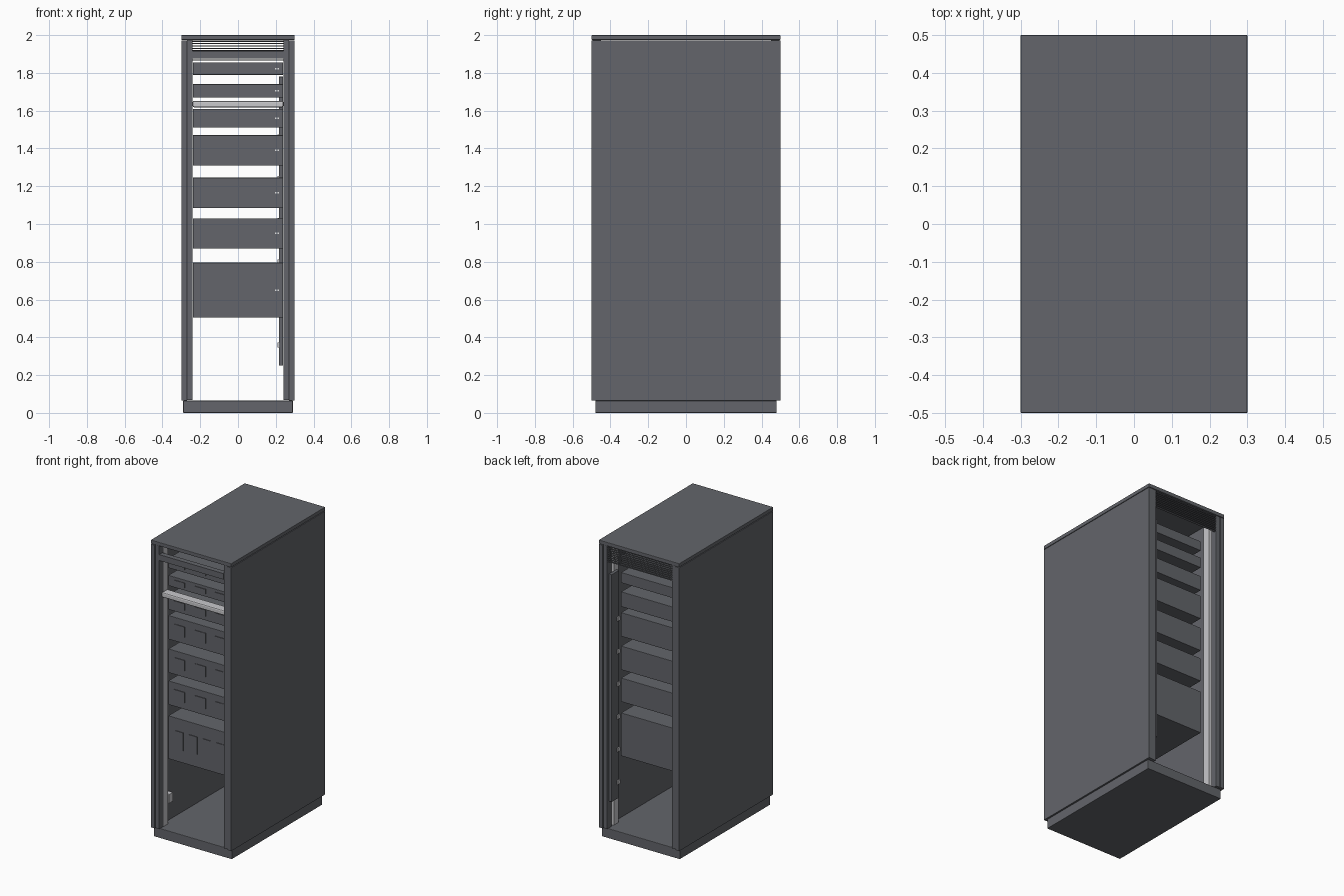
import bpy
import bmesh
from mathutils import Matrix, Vector

old = bpy.data.objects.get("Cube")
if old:
    bpy.data.objects.remove(old, do_unlink=True)


def make_material(name, rgb):
    mat = bpy.data.materials.new(name)
    mat.use_nodes = True
    colour = (*rgb, 1)
    mat.diffuse_color = colour
    mat.node_tree.nodes["Principled BSDF"].inputs["Base Color"].default_value = colour
    return mat


DARK = make_material("dark grey steel", (0.125, 0.13, 0.145))
LIGHT = make_material("light grey metal", (0.58, 0.58, 0.6))
WHITE = make_material("white indicator", (0.85, 0.85, 0.85))


def boxes(name, spans, mat, bevel=0, tilt=0):
    """One object from boxes, each given as (x range, y range, z range)."""
    bm = bmesh.new()
    for span in spans:
        low, high = (Vector(c) for c in zip(*span))
        matrix = (Matrix.Translation((low + high) / 2)
                  @ Matrix.Rotation(tilt, 4, "X")
                  @ Matrix.Diagonal((*(high - low), 1)))
        bmesh.ops.create_cube(bm, size=1, matrix=matrix)
    mesh = bpy.data.meshes.new(name)
    bm.to_mesh(mesh)
    bm.free()
    mesh.materials.append(mat)
    obj = bpy.data.objects.new(name, mesh)
    bpy.context.collection.objects.link(obj)
    if bevel:
        mod = obj.modifiers.new("soft edges", "BEVEL")
        mod.width = bevel
        mod.segments = 2
    return obj


def mirrored(a, b, side):
    return tuple(sorted((a * side, b * side)))


# Outer shell
boxes("base_plinth", [((-0.29, 0.29), (-0.48, 0.48), (0, 0.065))], DARK, 0.003)
boxes("top_cover", [((-0.3, 0.3), (-0.5, 0.5), (1.975, 2))], DARK, 0.003)
for label, side in (("left", 1), ("right", -1)):
    boxes(label + "_side_panel",
          [(mirrored(0.27, 0.3, side), (-0.5, 0.5), (0.065, 1.972))], DARK, 0.002)
    for end, face in (("front", -1), ("back", 1)):
        # Frame posts and the pale mounting rails behind them
        boxes(f"{end}_{label}_post",
              [(mirrored(0.24, 0.27, side), mirrored(0.45, 0.495, face), (0.067, 1.975))],
              DARK, 0.002)
        rail = (0.4, 0.45) if face < 0 else (0.376, 0.425)
        boxes(f"{end}_{label}_rail",
              [(mirrored(0.24, 0.265, side), mirrored(*rail, face), (0.067, 1.96))], LIGHT)

# Front crossbar
boxes("front_crossbar", [((-0.24, 0.24), (-0.495, -0.46), (1.875, 1.915))], DARK)

# Rear vent slats
slats = []
for i in range(9):
    z = 1.866 + i * 0.0125
    slats.append(((-0.24, 0.24), (0.478, 0.494), (z, z + 0.003)))
boxes("rear_vent_slats", slats, DARK, tilt=0.15)

# Pale cable bar across the front
boxes("cable_bar", [((-0.24, 0.24), (-0.47, -0.41), (1.618, 1.652))], LIGHT, 0.008)

# Equipment units: bottom, top, half height of the raised panels
FRONT = -0.4
units = [(1.79, 1.855, 0.014), (1.67, 1.74, 0.016), (1.51, 1.61, 0.022),
         (1.31, 1.47, 0.035), (1.085, 1.245, 0.035), (0.87, 1.03, 0.035),
         (0.505, 0.795, 0.06)]
for number, (bottom, top, half) in enumerate(units, 1):
    boxes(f"unit_{number}_case",
          [((-0.239, 0.239), (FRONT, 0.35), (bottom, top))], DARK, 0.002)
    mid = (bottom + top) / 2
    if number == len(units):
        columns, width = (-0.155, -0.053, 0.05, 0.152), 0.06
    else:
        columns, width = (-0.155, 0, 0.152), 0.08
    boxes(f"unit_{number}_panels",
          [((x - width / 2, x + width / 2), (FRONT - 0.004, FRONT), (mid - half, mid + half))
           for x in columns], DARK)
    boxes(f"unit_{number}_indicators",
          [((x - 0.004, x + 0.004), (FRONT - 0.006, FRONT), (mid - 0.004, mid + 0.004))
           for x in (0.2, 0.213)], WHITE)

# Rear power strip with outlets
boxes("power_strip", [((0.217, 0.239), (0.4, 0.48), (0.25, 1.78))], DARK, 0.002)
boxes("power_outlets",
      [((0.209, 0.218), (0.4, 0.425), (z - 0.013, z + 0.013))
       for z in (0.36 + i * 0.22 for i in range(6))], LIGHT)

# Small latch box on the inner right wall
boxes("latch_box", [((-0.27, -0.24), (-0.39, -0.35), (0.2, 0.26))], LIGHT)
